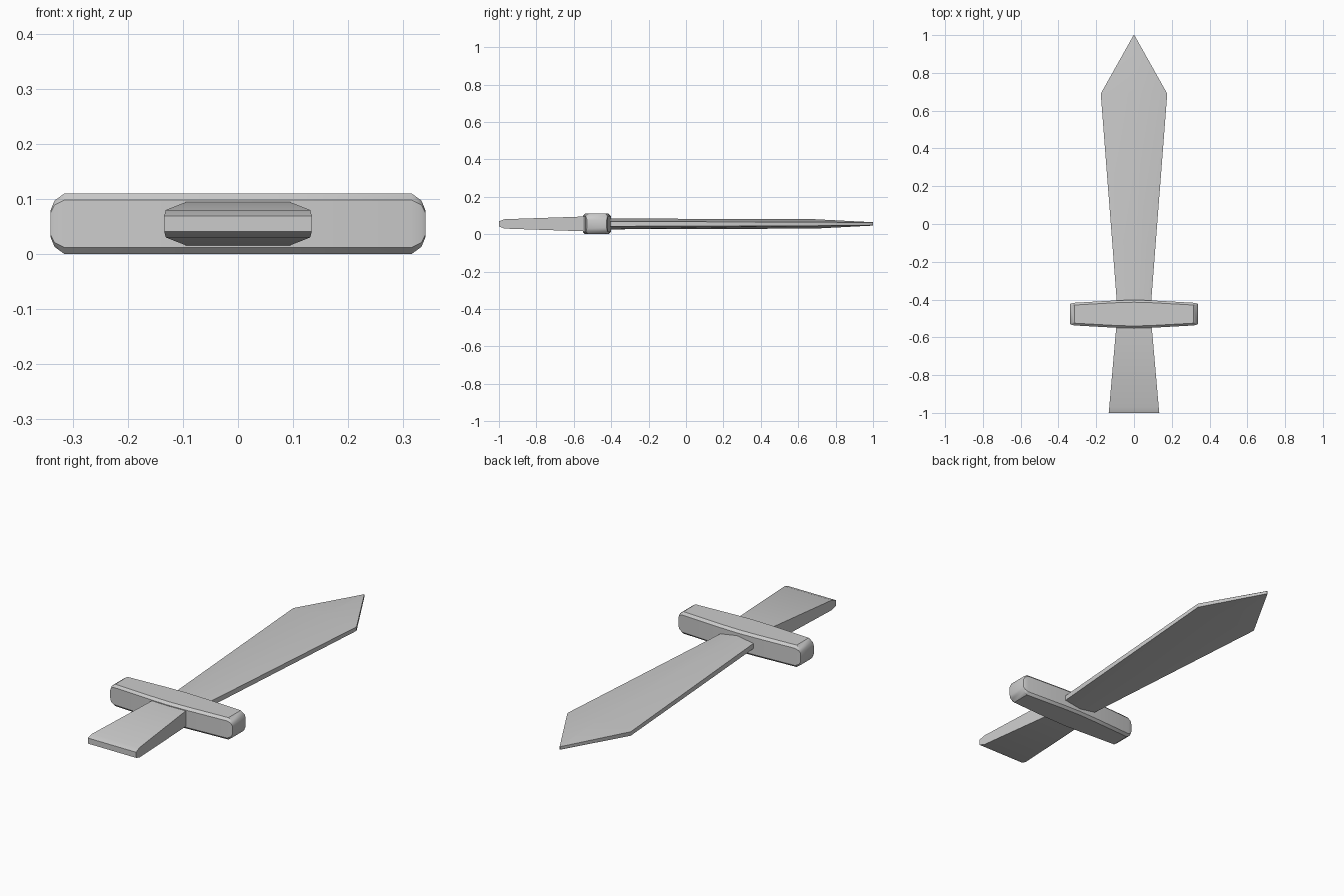
import bpy, bmesh, math

if "Cube" in bpy.data.objects:
    bpy.data.objects.remove(bpy.data.objects["Cube"])

MID_Z = 0.055


def loft(name, rings, angle):
    """Skin a closed solid through rings with equal point counts."""
    bm = bmesh.new()
    loops = [[bm.verts.new(p) for p in ring] for ring in rings]
    n = len(loops[0])
    for a, b in zip(loops, loops[1:]):
        for i in range(n):
            j = (i + 1) % n
            bm.faces.new((a[i], a[j], b[j], b[i]))
    bm.faces.new(loops[0])
    bm.faces.new(loops[-1])
    bmesh.ops.recalc_face_normals(bm, faces=bm.faces)
    mesh = bpy.data.meshes.new(name)
    bm.to_mesh(mesh)
    bm.free()
    obj = bpy.data.objects.new(name, mesh)
    bpy.context.collection.objects.link(obj)
    bpy.ops.object.select_all(action='DESELECT')
    obj.select_set(True)
    bpy.context.view_layer.objects.active = obj
    bpy.ops.object.shade_smooth_by_angle(angle=math.radians(angle))
    return obj


def blade_ring(y, w, h, e):
    pts = [(-w, -e), (0, -h), (w, -e), (w, e), (0, h), (-w, e)]
    return [(x, y, MID_Z + z) for x, z in pts]


def grip_ring(y, w, h):
    pts = [(-w, -h), (w, -h), (w, h), (-w, h)]
    return [(x, y, MID_Z + z) for x, z in pts]


def guard_ring(x, w, h, c):
    pts = [(-w, c - h), (c - w, -h), (w - c, -h), (w, c - h),
           (w, h - c), (w - c, h), (c - w, h), (-w, h - c)]
    return [(x, -0.477 + y, MID_Z + z) for y, z in pts]


# Blade: widens to the shoulders, then runs to a point
loft("blade", [blade_ring(*s) for s in [
    (-0.45, 0.088, 0.029, 0.013),
    (0.69, 0.176, 0.025, 0.010),
    (1.0, 0.002, 0.009, 0.007)]], 35)

# Grip: flares in width and thins towards the end
loft("grip", [grip_ring(*s) for s in [
    (-1.0, 0.134, 0.014),
    (-0.97, 0.131, 0.025),
    (-0.50, 0.090, 0.041)]], 20)

# Crossguard: chamfered bar, fuller in the middle, rounded ends
half = [(0.10, 0.072, 0.055, 0.012), (0.315, 0.060, 0.055, 0.012),
        (0.333, 0.056, 0.042, 0.008), (0.34, 0.052, 0.025, 0.005)]
sections = [(-x, w, h, c) for x, w, h, c in reversed(half)]
sections += [(0.0, 0.075, 0.055, 0.012)] + half
loft("crossguard", [guard_ring(*s) for s in sections], 35)
